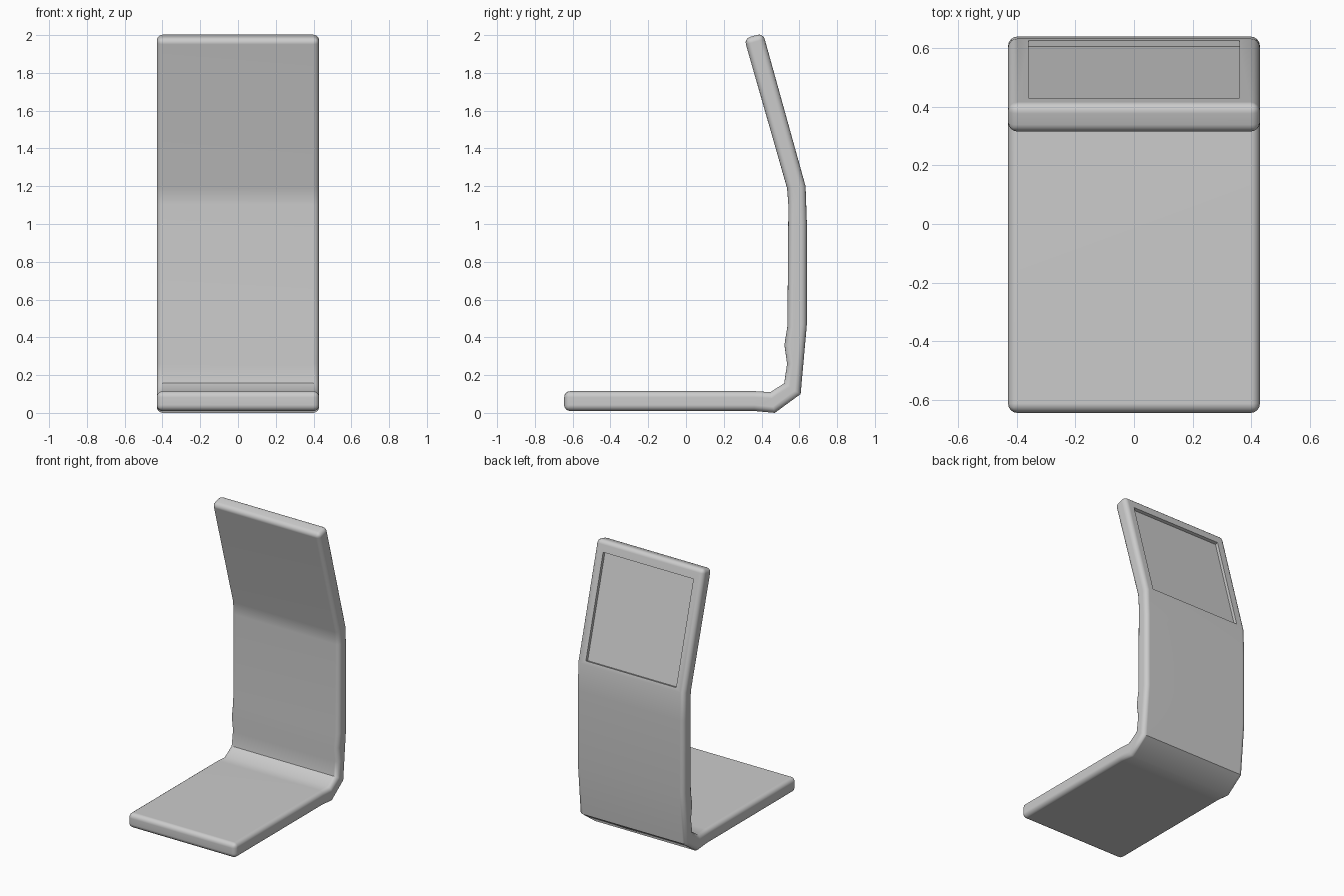
import bpy, bmesh, math

if "Cube" in bpy.data.objects:
    bpy.data.objects.remove(bpy.data.objects["Cube"])

# Side outline (y, z) of the bent slab
outline = [(-0.645, 0.01), (0.36, 0.01), (0.47, 0.0), (0.607, 0.10), (0.64, 0.47),
           (0.64, 1.0), (0.633, 1.2), (0.408, 2.01), (0.308, 1.982),
           (0.535, 1.19), (0.542, 1.1), (0.537, 0.46), (0.521, 0.36), (0.535, 0.26),
           (0.52, 0.157), (0.447, 0.11), (0.36, 0.115), (-0.645, 0.115)]
half_width = 0.43


def extrude_outline(name, pts, hw):
    bm = bmesh.new()
    face = bm.faces.new([bm.verts.new((-hw, y, z)) for y, z in pts])
    ext = bmesh.ops.extrude_face_region(bm, geom=[face])
    verts = [g for g in ext["geom"] if isinstance(g, bmesh.types.BMVert)]
    bmesh.ops.translate(bm, verts=verts, vec=(2 * hw, 0, 0))
    bmesh.ops.recalc_face_normals(bm, faces=bm.faces)
    mesh = bpy.data.meshes.new(name)
    bm.to_mesh(mesh)
    bm.free()
    ob = bpy.data.objects.new(name, mesh)
    bpy.context.collection.objects.link(ob)
    return ob


# Bent stand: foot, upright and leaning head in one slab
stand = extrude_outline("bent_stand", outline, half_width)

# Cutter for the shallow recess on the back of the head
tilt = math.atan2(0.225, 0.81)
mid_z = 1.577
mid_y = 0.633 - (mid_z - 1.2) * math.tan(tilt)
bpy.ops.mesh.primitive_cube_add(size=1, location=(0, mid_y, mid_z), rotation=(tilt, 0, 0))
cutter = bpy.context.object
cutter.name = "recess_cutter"
cutter.scale = (0.72, 0.044, 0.735)
cutter.hide_render = True
cutter.hide_set(True)

# Rounded rims, then the recess
bevel = stand.modifiers.new("rounded_edges", 'BEVEL')
bevel.width = 0.032
bevel.segments = 4
bevel.limit_method = 'ANGLE'
bevel.angle_limit = math.radians(60)
cut = stand.modifiers.new("recess", 'BOOLEAN')
cut.operation = 'DIFFERENCE'
cut.solver = 'EXACT'
cut.object = cutter

# Smooth shading with sharp recess edges
bpy.ops.object.select_all(action='DESELECT')
stand.select_set(True)
bpy.context.view_layer.objects.active = stand
for m in ("rounded_edges", "recess"):
    bpy.ops.object.modifier_apply(modifier=m)
bpy.data.objects.remove(cutter, do_unlink=True)
bpy.ops.object.shade_smooth_by_angle(angle=math.radians(45))
normals = stand.modifiers.new("weighted_normals", 'WEIGHTED_NORMAL')
normals.keep_sharp = True
